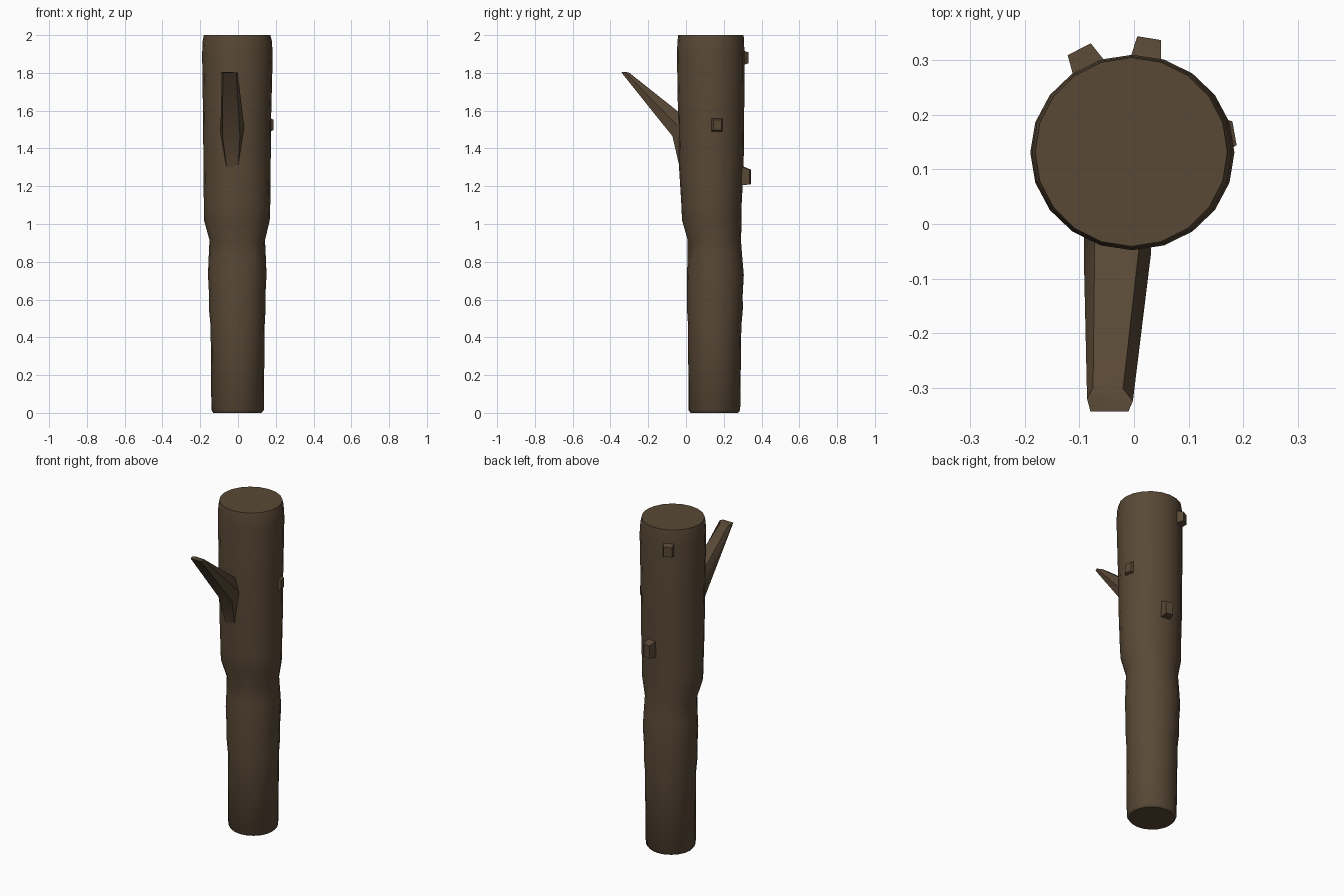
import bpy, bmesh, math
from mathutils import Vector

bark = bpy.data.materials.new("dark_brown_bark")
bark.diffuse_color = (0.1, 0.066, 0.037, 1)


def finish(bm, name, angle):
    bmesh.ops.recalc_face_normals(bm, faces=bm.faces)
    mesh = bpy.data.meshes.new(name)
    bm.to_mesh(mesh)
    bm.free()
    mesh.materials.append(bark)
    obj = bpy.data.objects.new(name, mesh)
    bpy.context.collection.objects.link(obj)
    bpy.ops.object.select_all(action='DESELECT')
    obj.select_set(True)
    bpy.context.view_layer.objects.active = obj
    bpy.ops.object.shade_smooth_by_angle(angle=math.radians(angle))
    return obj


def loft(bm, rings):
    """Skin a list of point rings and cap both ends."""
    loops = [[bm.verts.new(p) for p in ring] for ring in rings]
    n = len(loops[0])
    for a, b in zip(loops, loops[1:]):
        for i in range(n):
            bm.faces.new((a[i], a[(i + 1) % n], b[(i + 1) % n], b[i]))
    bm.faces.new(loops[0])
    return bm.faces.new(loops[-1])


# Trunk: height, centre x, centre y, radius x, radius y
SIDES = 20
sections = [
    (0.0, -0.003, 0.15, 0.128, 0.126), (0.015, -0.002, 0.15, 0.139, 0.137),
    (0.46, -0.002, 0.152, 0.143, 0.141), (0.55, -0.004, 0.153, 0.150, 0.148),
    (0.62, -0.004, 0.153, 0.149, 0.147), (0.73, -0.004, 0.155, 0.155, 0.151),
    (0.81, -0.004, 0.154, 0.152, 0.145), (0.915, -0.004, 0.150, 0.147, 0.141),
    (1.02, -0.006, 0.137, 0.174, 0.158), (1.11, -0.005, 0.135, 0.176, 0.160),
    (1.30, -0.005, 0.134, 0.178, 0.171), (1.55, -0.005, 0.133, 0.180, 0.175),
    (1.90, -0.003, 0.131, 0.187, 0.179), (1.97, -0.004, 0.131, 0.183, 0.176),
    (2.0, -0.005, 0.132, 0.176, 0.173),
]
bm = bmesh.new()
loft(bm, [[(cx + rx * math.cos(math.tau * i / SIDES),
            cy + ry * math.sin(math.tau * i / SIDES), z) for i in range(SIDES)]
          for z, cx, cy, rx, ry in sections])
# small dent on the front of the waist
dent = min(bm.verts, key=lambda v: (v.co - Vector((0.05, 0.01, 0.915))).length)
dent.co += Vector((-0.002, 0.012, -0.02))
finish(bm, "trunk", 50)

# Broken branch: six-sided and tapering, with a flat cut tip
bm = bmesh.new()
loft(bm, [
    [(-0.06, 0.02, 1.30), (0.0, 0.02, 1.30), (0.03, 0.03, 1.45),
     (0.01, 0.06, 1.57), (-0.07, 0.06, 1.57), (-0.095, 0.03, 1.45)],
    [(-0.06, -0.034, 1.30), (0.0, -0.034, 1.30), (0.03, -0.02, 1.48),
     (0.012, -0.005, 1.575), (-0.072, -0.005, 1.575), (-0.092, -0.02, 1.48)],
    [(-0.082, -0.072, 1.465), (0.01, -0.072, 1.465), (0.031, -0.055, 1.53),
     (0.01, -0.035, 1.59), (-0.072, -0.035, 1.59), (-0.092, -0.055, 1.53)],
    [(-0.08, -0.343, 1.803), (-0.01, -0.343, 1.803), (-0.002, -0.324, 1.805),
     (-0.02, -0.302, 1.80), (-0.075, -0.300, 1.80), (-0.086, -0.320, 1.805)],
])
finish(bm, "broken_branch", 35)


def knot(name, angle, z, radius, out, half_w, half_h, droop):
    """Stub of a lost twig: a small frustum with a sunken end."""
    a = math.radians(angle)
    n, t = Vector((math.cos(a), math.sin(a), 0)), Vector((-math.sin(a), math.cos(a), 0))
    c = Vector((-0.005, 0.133, z)) + n * radius
    up = Vector((0, 0, 1))

    def ring(depth, s, shift):
        return [c + n * depth + t * (half_w * s * i) + up * (half_h * s * j - shift)
                for i, j in ((-1, -1), (1, -1), (1, 1), (-1, 1))]
    b = bmesh.new()
    end = loft(b, [ring(-0.03, 1.2, -droop), ring(0, 1.1, 0), ring(out, 0.85, droop)])
    bmesh.ops.inset_region(b, faces=[end], thickness=half_w * 0.25, depth=-0.004)
    finish(b, name, 25)


knot("right_knot", 10, 1.525, 0.178, 0.014, 0.026, 0.031, 0.0)
knot("upper_back_knot", 117, 1.88, 0.176, 0.034, 0.028, 0.034, 0.0)
knot("lower_back_knot", 81, 1.255, 0.168, 0.042, 0.026, 0.045, 0.006)
